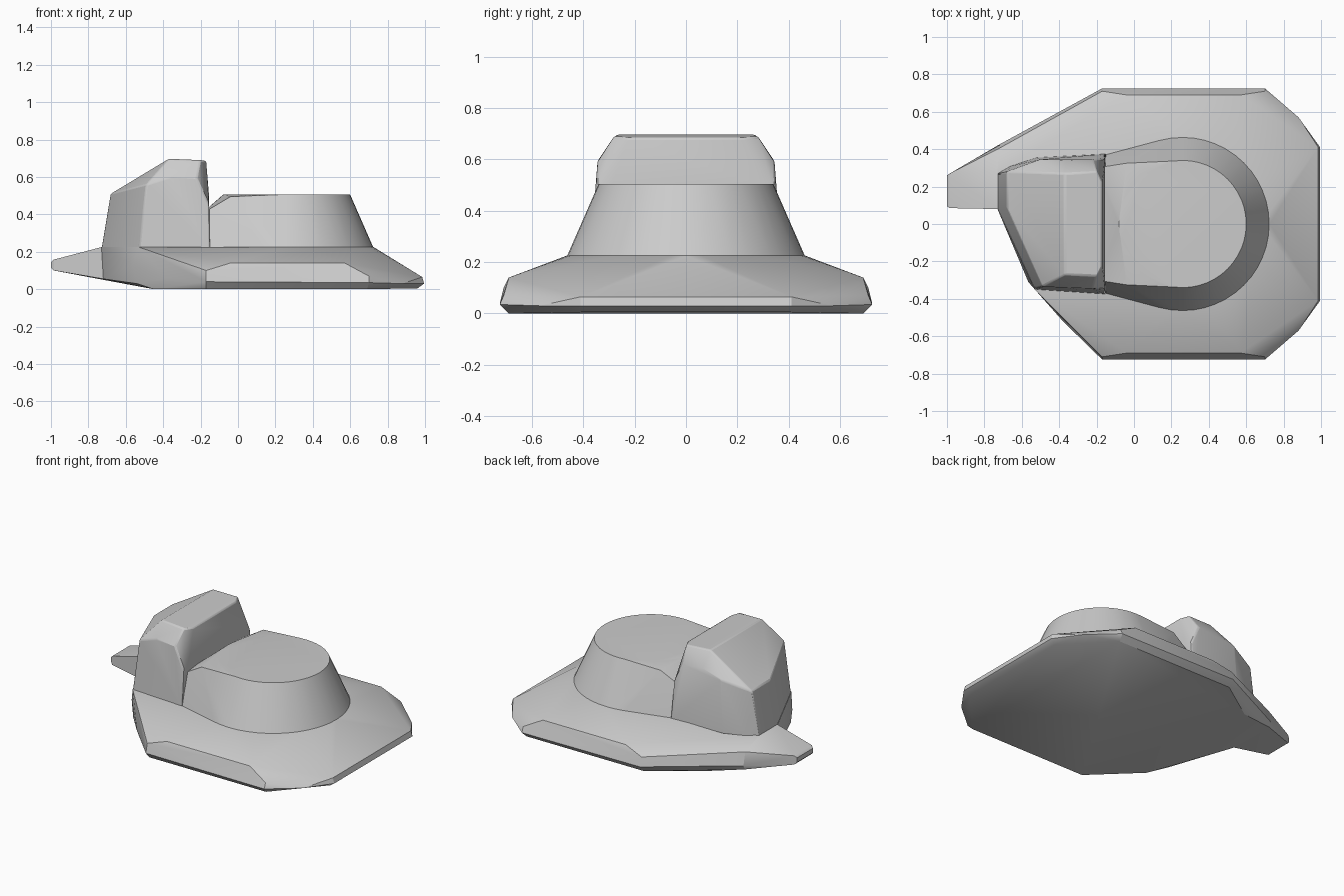
import bpy, bmesh, math

old = bpy.data.objects.get("Cube")
if old:
    bpy.data.objects.remove(old, do_unlink=True)

grey = bpy.data.materials.new("plain grey")
grey.use_nodes = True
COLOUR = (0.6, 0.6, 0.6, 1)
grey.diffuse_color = COLOUR
grey.node_tree.nodes["Principled BSDF"].inputs["Base Color"].default_value = COLOUR

DECK = 0.225
CENTRE = 0.26


def solid(name, points, bevel=0):
    """Convex faceted solid through the given corner points."""
    bm = bmesh.new()
    for p in points:
        bm.verts.new(p)
    bmesh.ops.convex_hull(bm, input=bm.verts)
    bmesh.ops.delete(bm, geom=[v for v in bm.verts if not v.link_faces], context='VERTS')
    bmesh.ops.dissolve_limit(bm, angle_limit=math.radians(1), verts=bm.verts, edges=bm.edges)
    bmesh.ops.recalc_face_normals(bm, faces=bm.faces)
    mesh = bpy.data.meshes.new(name)
    bm.to_mesh(mesh)
    bm.free()
    mesh.materials.append(grey)
    obj = bpy.data.objects.new(name, mesh)
    bpy.context.collection.objects.link(obj)
    if bevel:
        mod = obj.modifiers.new("soft edges", 'BEVEL')
        mod.width = bevel
        mod.segments = 2
        mod.limit_method = 'ANGLE'
    bpy.ops.object.select_all(action='DESELECT')
    obj.select_set(True)
    bpy.context.view_layer.objects.active = obj
    bpy.ops.object.shade_smooth_by_angle(angle=math.radians(28))
    return obj


def both(points):
    """Points plus their mirror images across y = 0."""
    return [(x, s * y, z) for x, y, z in points for s in (1, -1)]


def circle(radius, z, count=48):
    steps = [math.tau * i / count for i in range(count)]
    return [(CENTRE + radius * math.cos(a), radius * math.sin(a), z) for a in steps]


# Wide skirt hull: underside, widest line, then upper rim
rim = both([
    (-0.17, 0.69, 0), (0.69, 0.69, 0), (0.96, 0.4, 0.005),
    (-0.17, 0.725, 0.04), (0.7, 0.725, 0.035), (0.88, 0.57, 0.03),
    (0.995, 0.41, 0.03), (0.985, 0.41, 0.065), (0.7, 0.71, 0.07),
    (-0.04, 0.69, 0.14), (0.57, 0.69, 0.14), (-0.17, 0.71, 0.1),
])
# Joint where the hull meets the side prong
joint = [
    (-0.72, 0.08, 0.055), (-0.72, 0.41, 0.05), (-0.72, 0.425, 0.08),
    (-0.72, 0.405, 0.165), (-0.73, 0.28, DECK), (-0.73, 0.08, DECK),
]
# Blunt corner beside the cabin
corner = [
    (-0.45, -0.42, 0), (-0.54, -0.33, 0.03), (-0.565, -0.31, 0.13),
    (-0.53, -0.35, DECK), (-0.38, -0.52, 0.06), (-0.37, -0.5, 0.15),
    (-0.45, 0.5, 0),
]
solid("skirt_hull", rim + joint + corner + circle(0.465, DECK))

# Tapering prong
tip = [(-0.985, y, z) for y in (0.085, 0.27) for z in (0.1, 0.158)]
tip += [(-1, y, z) for y in (0.095, 0.26) for z in (0.115, 0.145)]
solid("side_prong", joint + tip)

# Round tapered drum drawn out towards the cabin
neck = both([(-0.2, 0.36, DECK - 0.01), (-0.2, 0.3, 0.4), (-0.04, 0.325, 0.495)])
solid("round_drum", circle(0.465, DECK - 0.005) + circle(0.34, 0.505) + neck)

# Angular cabin with a slanted, lopsided end
FLOOR = DECK - 0.015
walls = both([(-0.15, 0.375, FLOOR), (-0.155, 0.35, 0.45), (-0.155, 0.29, 0.5)])
shoulders = both([(-0.22, 0.345, 0.59), (-0.36, 0.34, 0.6)])
roof = both([(-0.17, 0.22, 0.685), (-0.2, 0.28, 0.69), (-0.37, 0.27, 0.697)])
end = [
    (-0.73, 0.27, FLOOR), (-0.73, 0.08, FLOOR), (-0.53, -0.35, FLOOR),
    (-0.52, 0.355, FLOOR), (-0.68, 0.28, 0.51), (-0.68, 0.09, 0.51),
    (-0.49, -0.335, 0.56), (-0.5, 0.345, 0.56), (-0.66, 0.31, FLOOR),
]
solid("angular_cabin", walls + shoulders + roof + end, bevel=0.008)
